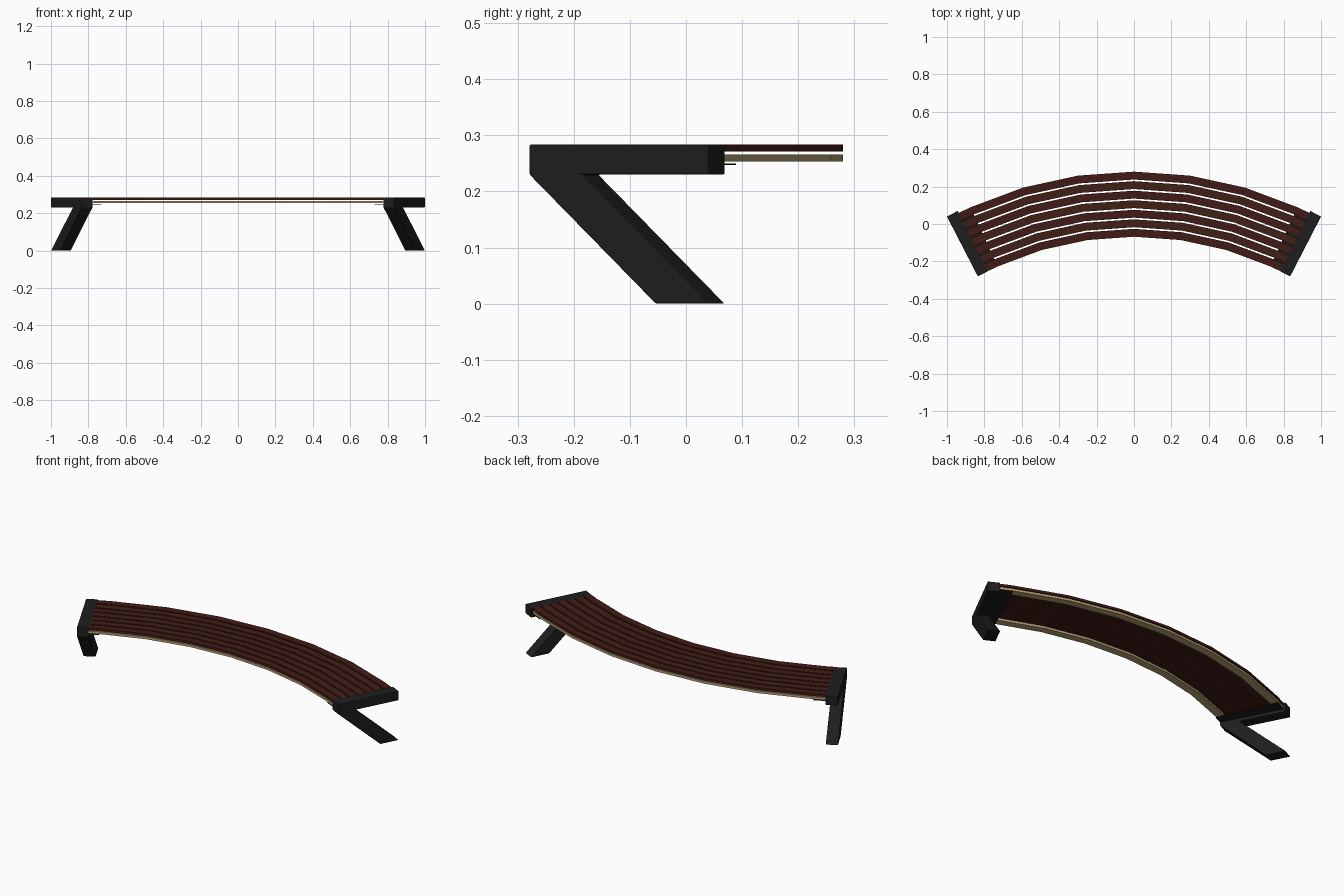
import bpy, bmesh
from math import sin, cos, radians
from mathutils import Vector

if "Cube" in bpy.data.objects:
    bpy.data.objects.remove(bpy.data.objects["Cube"])

CY = -1.82                     # centre of the bench arc lies on x = 0
R_IN, R_OUT = 1.752, 2.10
STEPS = [-26.5, -24.6, -16.4, -8.2, 0, 8.2, 16.4, 24.6, 26.5]


def material(name, rgb):
    m = bpy.data.materials.new(name)
    m.diffuse_color = (*rgb, 1)
    m.use_nodes = True
    m.node_tree.nodes["Principled BSDF"].inputs["Base Color"].default_value = m.diffuse_color
    return m


black = material("black_metal", (0.013, 0.013, 0.013))
woods = [material("dark_wood", (0.055, 0.011, 0.008)),
         material("brown_wood", (0.055, 0.014, 0.008))]
tan = material("light_wood", (0.48, 0.36, 0.18))


def finish(name, bm, mat, bevel=0):
    bmesh.ops.recalc_face_normals(bm, faces=bm.faces)
    me = bpy.data.meshes.new(name)
    bm.to_mesh(me)
    bm.free()
    me.materials.append(mat)
    ob = bpy.data.objects.new(name, me)
    bpy.context.collection.objects.link(ob)
    if bevel:
        b = ob.modifiers.new("bevel", 'BEVEL')
        b.width, b.segments = bevel, 2
    return ob


def arc_bar(name, r0, r1, z0, z1, mat, angles=STEPS, bevel=0):
    """Rectangular section swept around the arc centre."""
    bm = bmesh.new()
    rings = []
    for a in map(radians, angles):
        rings.append([bm.verts.new((r * sin(a), CY + r * cos(a), z))
                      for r, z in ((r0, z0), (r1, z0), (r1, z1), (r0, z1))])
    for p, q in zip(rings, rings[1:]):
        for i in range(4):
            j = (i + 1) % 4
            bm.faces.new((p[i], p[j], q[j], q[i]))
    bm.faces.new(rings[0])
    bm.faces.new(rings[-1])
    return finish(name, bm, mat, bevel)


# seat slats
WIDTH = 0.042
pitch = (R_OUT - R_IN - WIDTH) / 6
for i in range(7):
    r = R_IN + i * pitch
    arc_bar(f"seat_slat_{i + 1}", r, r + WIDTH, 0.271, 0.284, woods[i % 2])

# support rails under the front and back slats
arc_bar("front_rail", R_IN, R_IN + 0.042, 0.253, 0.266, tan)
arc_bar("back_rail", R_OUT - 0.042, R_OUT, 0.253, 0.266, tan)


# slanted end legs: folded profile in the radial plane, extruded sideways
L, D, W, A = 0.36, 0.107, 0.065, radians(27.3)
PROFILE = [(0, 0.284), (L, 0.284), (L, 0.23), (D, 0.23),
           (L, 0), (L - D, 0), (0, 0.23)]
for side, s in (("right", 1), ("left", -1)):
    radial = Vector((s * sin(A), cos(A), 0))
    across = Vector((s * cos(A), -sin(A), 0))
    corner = Vector((s, 0.04, 0)) - radial * L
    bm = bmesh.new()
    outer, inner = [[bm.verts.new(corner + radial * u - across * w + Vector((0, 0, z)))
                     for u, z in PROFILE] for w in (0, W)]
    bm.faces.new(outer)
    bm.faces.new(inner)
    for i in range(len(PROFILE)):
        j = (i + 1) % len(PROFILE)
        bm.faces.new((outer[i], outer[j], inner[j], inner[i]))
    finish(f"{side}_leg", bm, black, 0.003)
    # thin bracket plate below the slat ends
    arc_bar(f"{side}_bracket", R_IN, R_OUT, 0.247, 0.25, black,
            [s * 24.6, s * 26.5])
